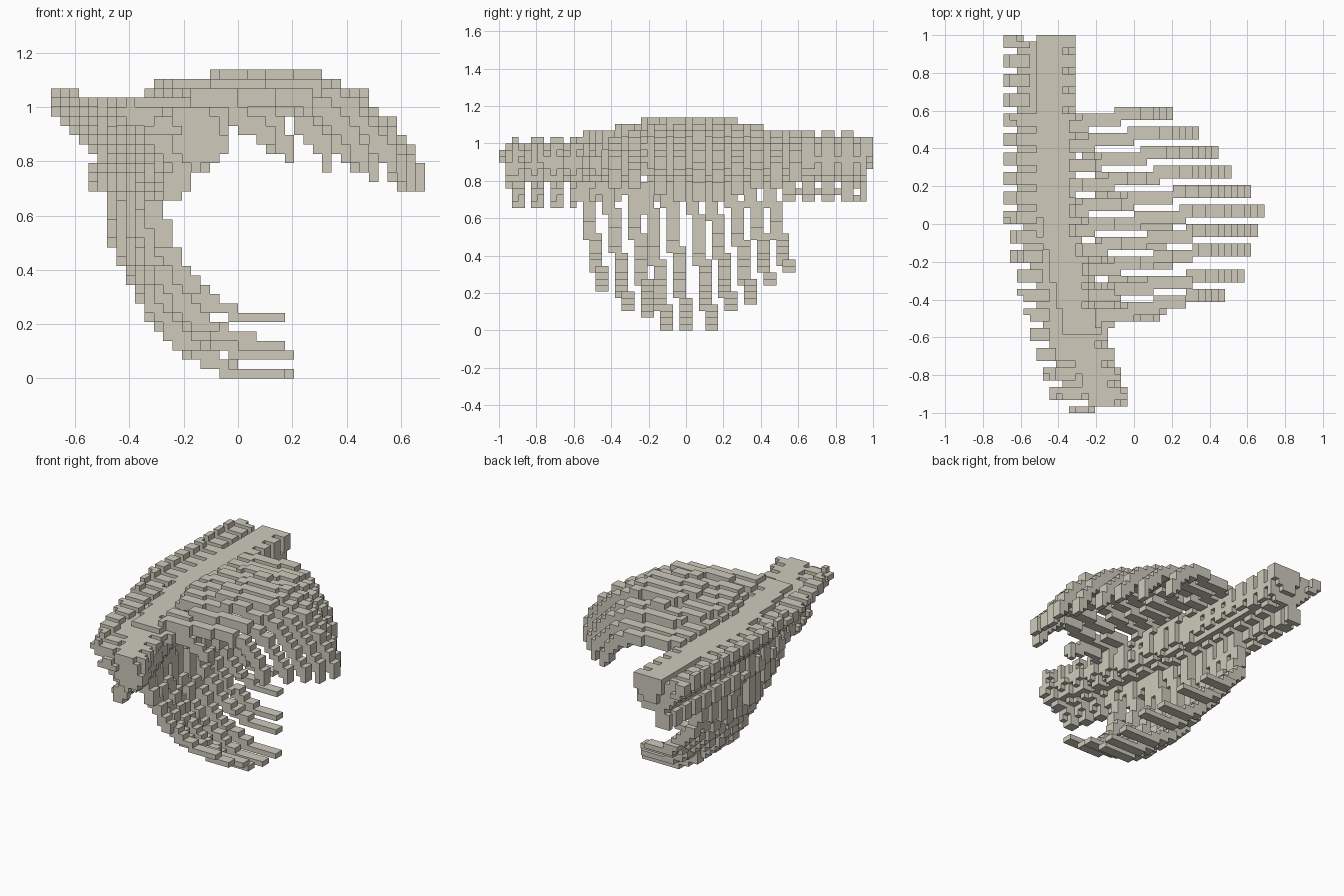
import bpy, bmesh, math
from mathutils import Vector

cube = bpy.data.objects.get("Cube")
if cube:
    bpy.data.objects.remove(cube)

V = 2 / 58  # edge of one block

bone = bpy.data.materials.new("bone_beige")
bone.use_nodes = True
COLOUR = (0.62, 0.59, 0.50, 1)
bone.diffuse_color = COLOUR
bone.node_tree.nodes["Principled BSDF"].inputs["Base Color"].default_value = COLOUR


def cell(x, y, z):
    return (math.floor(x / V), math.floor(y / V), math.floor(z / V))


def build(name, cells):
    """Skin a set of blocks, keeping only the exposed faces."""
    cells = {c for c in cells if -20 <= c[0] < 20 and -29 <= c[1] < 29 and 0 <= c[2] < 33}
    bm = bmesh.new()
    corners = {}

    def corner(p):
        if p not in corners:
            corners[p] = bm.verts.new(Vector(p) * V)
        return corners[p]

    for c in sorted(cells):
        for axis in range(3):
            for side in (0, 1):
                near = list(c)
                near[axis] += 2 * side - 1
                if tuple(near) in cells:
                    continue
                b, d = (axis + 1) % 3, (axis + 2) % 3
                quad = []
                for u, w in ((0, 0), (1, 0), (1, 1), (0, 1)):
                    p = list(c)
                    p[axis] += side
                    p[b] += u
                    p[d] += w
                    quad.append(corner(tuple(p)))
                bm.faces.new(quad if side else quad[::-1])
    mesh = bpy.data.meshes.new(name)
    bm.to_mesh(mesh)
    bm.free()
    mesh.materials.append(bone)
    bpy.context.collection.objects.link(bpy.data.objects.new(name, mesh))


def shift(y):
    """Sideways and vertical drift of the curved spine."""
    dx = 0.28 * (max(0, 0.25 - y) / 1.2) ** 1.5
    return dx, 0.02 - 0.05 * ((y - 0.3) / 1.3) ** 2


def near_segment(p, a, b, r):
    a, b, p = Vector(a), Vector(b), Vector(p)
    t = max(0, min(1, (p - a).dot(b - a) / (b - a).length_squared))
    return (a + (b - a) * t - p).length < r


# Spine: a continuous core with three rows of prongs
spine = set()
core = (-0.425, 0.90)
for j in range(-29, 29):
    y = (j + 0.5) * V
    dx, dz = shift(y)
    tooth = (28 - j) % 3 < 2 and j > -28
    for i in range(-20, 0):
        for k in range(17, 33):
            p = ((i + 0.5) * V - dx, (k + 0.5) * V - dz)
            if j == -29:
                # Front end narrows to a small knob
                solid = near_segment(p, (-0.59, 0.95), (-0.54, 0.95), 0.035)
            else:
                r = 0.05 if j == 28 else (0.12 if tooth else 0.10)
                solid = (Vector(p) - Vector(core)).length < r
                solid |= -0.52 < p[0] < -0.38 and 0.92 < p[1] < 1.02
            if tooth:
                tail = -0.50 if j < 28 else -0.63
                solid |= near_segment(p, (tail, 0.95), (-0.67, 1.005), 0.037)
                solid |= near_segment(p, core, (-0.345, 0.98), 0.04)
            if tooth and j < 28:
                solid |= near_segment(p, core, (-0.505, 0.72), 0.047)
                solid |= near_segment(p, (-0.50, 0.85), (-0.595, 0.93), 0.033)
            # Spinous row joins up close to the core
            solid |= -0.62 < p[0] < -0.5 and 0.945 < p[1] < 0.99 and -28 < j < 28
            # Bar and plate along the rear underside
            if 0.5 < y < 0.96 and -0.53 < p[0] < -0.47:
                solid |= 0.695 < p[1] < 0.73 or 0.765 < p[1] < 0.87
            if solid:
                spine.add((i, j, k))
build("spine", spine)


def sample(profile, t):
    f = t * (len(profile) - 1)
    n = min(int(f), len(profile) - 2)
    return Vector(profile[n]).lerp(Vector(profile[n + 1]), f - n)


# Rib shapes: share of the reach, then height
UPPER = [(0, 0.02), (0.06, 0.07), (0.23, 0.095), (0.43, 0.12), (0.63, 0.105),
         (0.78, 0.03), (0.90, -0.09), (0.98, -0.21), (1, -0.255)]
LOWER = [(0, 1), (0, 0.66), (0.06, 0.52), (0.17, 0.35),
         (0.32, 0.19), (0.5, 0.08), (0.65, 0.02), (1, 0)]

# Per rib, back to front: y of the tip, reach of the upper tip
upper_tips = [(0.595, 0.19), (0.49, 0.33), (0.39, 0.43), (0.285, 0.50), (0.18, 0.60),
              (0.08, 0.67), (-0.025, 0.64), (-0.13, 0.60), (-0.26, 0.57), (-0.37, 0.46)]
# Per rib, back to front: y, x and z of the lower tip
lower_tips = [(0.56, -0.16, 0.33), (0.46, -0.04, 0.25), (0.36, 0.03, 0.16), (0.25, 0.08, 0.12),
              (0.15, 0.14, 0.02), (0.02, 0.15, 0.02), (-0.09, 0.11, 0.02),
              (-0.18, 0.15, 0.09), (-0.30, 0.13, 0.13), (-0.43, 0.12, 0.23)]

upper, lower = set(), set()
STEPS = 160
for n in range(10):
    # Upper rib arches over and drops at its tip
    tip_y, tip_x = upper_tips[n]
    root_y = tip_y - 0.06 - 0.007 * n
    dx, dz = shift(root_y)
    root_x = -0.36 + dx
    rise = 1 - 0.58 * min(1, abs(tip_y - 0.06) / 0.48) ** 1.7
    for s in range(STEPS + 1):
        u, h = sample(UPPER, s / STEPS)
        y = root_y + min(1, (1.8 - 0.06 * n) * u) * (tip_y - root_y)
        z = 1.005 + h * (rise if h > 0 else 0.4 + 0.6 * rise)
        i, j, k = cell(root_x + u * (tip_x - root_x), y, z)
        upper |= {(i, j + a, k - b) for a in (0, -1) for b in (0, 1)}

    # Lower rib hangs down and curls under
    tip_y, tip_x, tip_z = lower_tips[n]
    root_y = tip_y - 0.1
    dx, dz = shift(root_y)
    root_x = -0.465 + dx
    for s in range(STEPS + 1):
        u, h = sample(LOWER, s / STEPS)
        y = root_y + (1 - h) * (tip_y - root_y)
        i, j, k = cell(root_x + u * (tip_x - root_x), y, tip_z + h * (0.76 - tip_z))
        lower |= {(i + b, j + a, k) for a in (0, -1) for b in (0, 1)}

# Short front stub below the first upper rib
for s in range(40):
    t = s / 39
    i, j, k = cell(-0.2 + 0.33 * t, -0.53 + 0.05 * t, 0.99 - 0.1 * t ** 3)
    upper |= {(i, j, k), (i, j, k - 1)}

build("upper_ribs", upper)
build("lower_ribs", lower)
